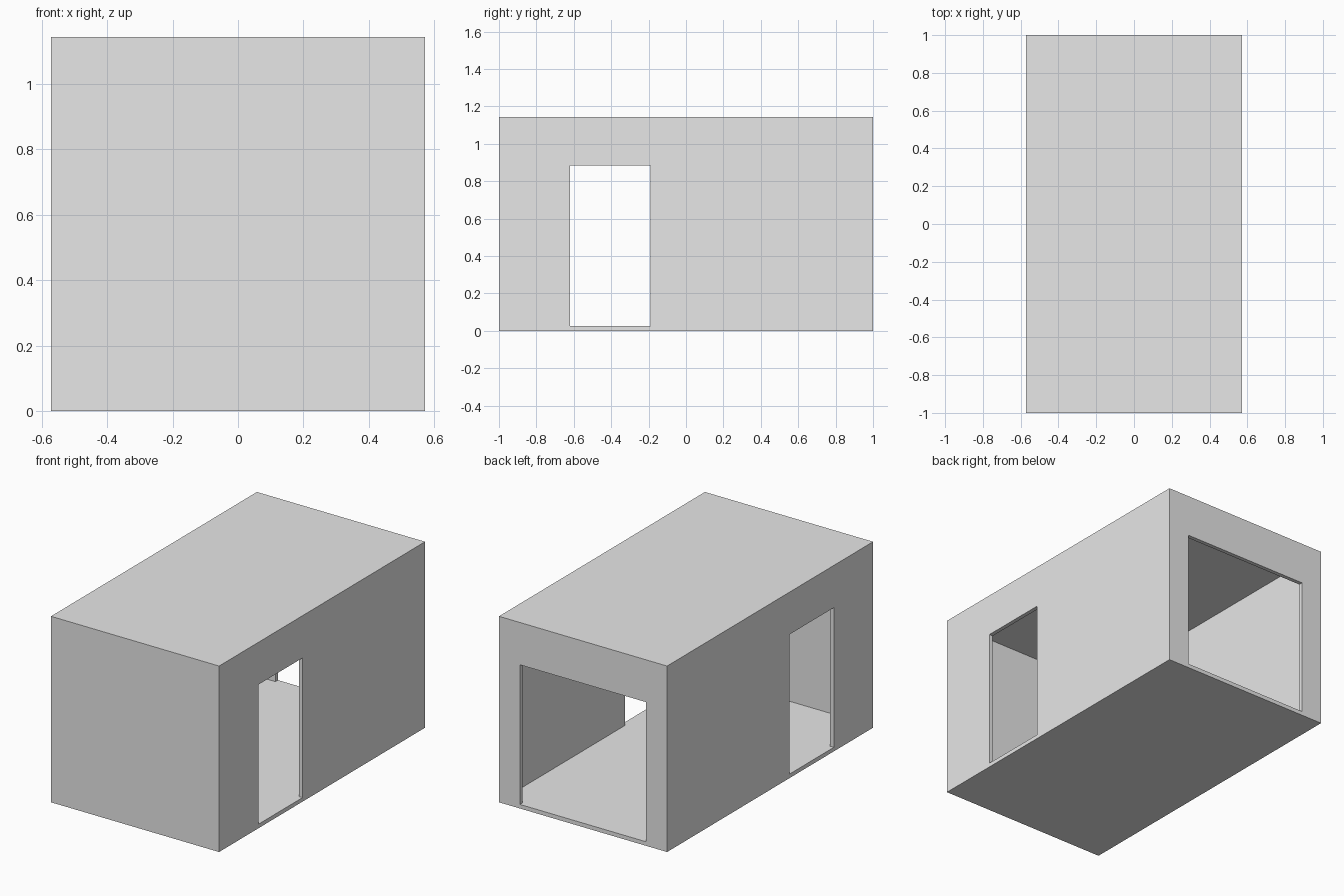
import bpy

cube = bpy.data.objects.get("Cube")
if cube:
    bpy.data.objects.remove(cube, do_unlink=True)

WIDTH, LENGTH, HEIGHT = 1.143, 2.0, 1.143
WALL = 0.025          # thickness of walls, floor and roof
DOOR_TOP = 0.883
DOOR_Y = (-0.619, -0.19)
BACK_HALF = 0.4285    # half width of the back opening

# Plain grey finish
grey = bpy.data.materials.new("plain_grey")
grey.use_nodes = True
grey.diffuse_color = (0.8, 0.8, 0.8, 1)
grey.node_tree.nodes["Principled BSDF"].inputs["Base Color"].default_value = (0.8, 0.8, 0.8, 1)


def box(name, x, y, z):
    """Box spanning the given (low, high) ranges."""
    spans = (x, y, z)
    bpy.ops.mesh.primitive_cube_add(size=1, location=[sum(s) / 2 for s in spans])
    obj = bpy.context.object
    obj.name = name
    obj.scale = [s[1] - s[0] for s in spans]
    bpy.ops.object.transform_apply(location=True, rotation=False, scale=True)
    obj.data.materials.append(grey)
    return obj


hx, hy = WIDTH / 2, LENGTH / 2
shell = box("room_shell", (-hx, hx), (-hy, hy), (0, HEIGHT))

cutters = [
    # Hollow interior
    box("interior_cutter", (WALL - hx, hx - WALL), (WALL - hy, hy - WALL), (WALL, HEIGHT - WALL)),
    # Facing doorways in both side walls
    box("side_doors_cutter", (-hx - 0.1, hx + 0.1), DOOR_Y, (WALL, DOOR_TOP)),
    # Wide opening in the back wall
    box("back_opening_cutter", (-BACK_HALF, BACK_HALF), (0.5, hy + 0.1), (WALL, DOOR_TOP)),
]

# Cut each opening, then discard its cutter
bpy.context.view_layer.objects.active = shell
for cutter in cutters:
    cutter.hide_render = True
    mod = shell.modifiers.new(cutter.name, 'BOOLEAN')
    mod.operation = 'DIFFERENCE'
    mod.solver = 'EXACT'
    mod.object = cutter
    bpy.ops.object.modifier_apply(modifier=mod.name)
    bpy.data.objects.remove(cutter, do_unlink=True)
